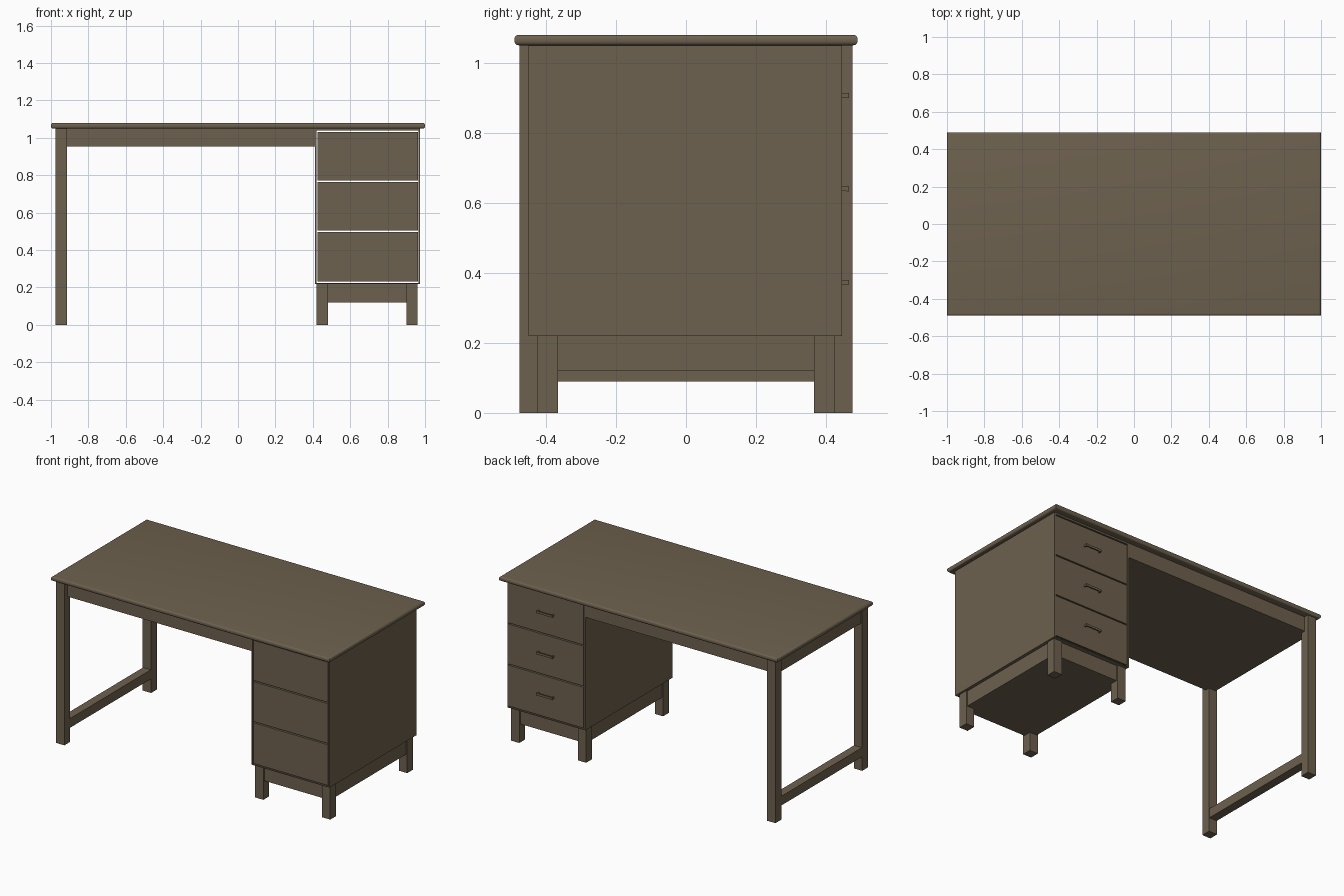
import bpy, bmesh

if "Cube" in bpy.data.objects:
    bpy.data.objects.remove(bpy.data.objects["Cube"])

wood = bpy.data.materials.new("brown_wood")
wood.diffuse_color = (0.155, 0.120, 0.077, 1)
wood.use_nodes = True
wood.node_tree.nodes["Principled BSDF"].inputs["Base Color"].default_value = wood.diffuse_color


def box(name, x, y, z):
    """Box from (min, max) ranges on each axis."""
    bm = bmesh.new()
    bmesh.ops.create_cube(bm, size=1)
    for v in bm.verts:
        v.co = [r[0] if c < 0 else r[1] for c, r in zip(v.co, (x, y, z))]
    mesh = bpy.data.meshes.new(name)
    bm.to_mesh(mesh)
    bm.free()
    mesh.materials.append(wood)
    obj = bpy.data.objects.new(name, mesh)
    bpy.context.collection.objects.link(obj)
    return obj


# Table top with rounded rim (vertical corner edges stay sharp)
top = box("table_top", (-1, 1), (-0.49, 0.49), (1.05, 1.08))
bm = bmesh.new()
bm.from_mesh(top.data)
rim = [e for e in bm.edges if abs(e.verts[0].co.z - e.verts[1].co.z) < 0.001]
bmesh.ops.bevel(bm, geom=rim, offset=0.012, segments=4, profile=0.5, affect='EDGES')
bm.to_mesh(top.data)
bm.free()
bpy.context.view_layer.objects.active = top
top.select_set(True)
bpy.ops.object.shade_smooth_by_angle()

# Apron block under the top
box("apron", (-0.965, 0.414), (-0.445, 0.445), (0.955, 1.05))

# Open leg frame on the left
for side, (a, b) in (("front", (-0.475, -0.415)), ("back", (0.415, 0.475))):
    box(side + "_left_leg", (-0.975, -0.915), (a, b), (0, 1.05))
box("leg_stretcher", (-0.973, -0.917), (-0.415, 0.415), (0.09, 0.15))

# Cabinet shell, open at front and back
X0, X1, Y = 0.412, 0.972, (-0.45, 0.445)
box("cabinet_left_panel", (X0, 0.421), Y, (0.22, 1.05))
box("cabinet_right_panel", (0.964, X1), Y, (0.22, 1.05))
box("cabinet_top_panel", (0.421, 0.964), Y, (1.039, 1.05))
box("cabinet_bottom_panel", (0.421, 0.964), Y, (0.22, 0.225))

# Drawers separated by see-through gaps, handles on the back
for i, (z0, z1) in enumerate(((0.231, 0.496), (0.504, 0.763), (0.771, 1.031))):
    box(f"drawer_{i + 1}", (0.426, 0.963), Y, (z0, z1))
    h = 0.373 + 0.267 * i
    box(f"handle_bar_{i + 1}", (0.635, 0.75), (0.459, 0.466), (h - 0.007, h + 0.007))
    for x in (0.635, 0.742):
        box(f"handle_post_{i + 1}", (x, x + 0.008), (0.445, 0.459), (h - 0.006, h + 0.006))

# Cabinet plinth and short feet
box("plinth", (0.428, 0.952), (-0.415, 0.415), (0.12, 0.22))
for x in (0.42, 0.90):
    for y in (-0.425, 0.365):
        box("cabinet_foot", (x, x + 0.06), (y, y + 0.06), (0, 0.22))
